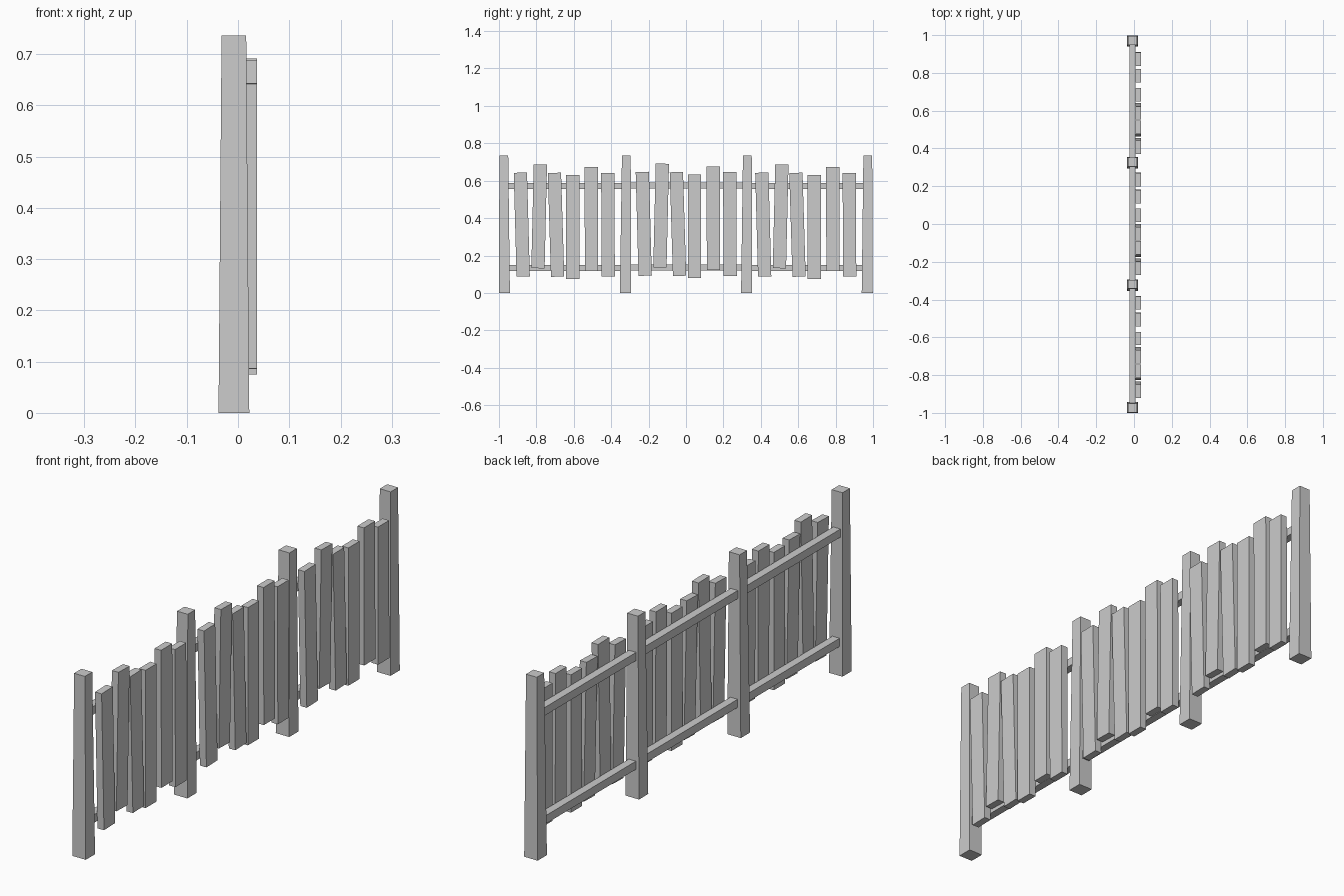
import bpy
import bmesh
from mathutils import Vector

cube = bpy.data.objects.get("Cube")
if cube:
    bpy.data.objects.remove(cube)

grey = bpy.data.materials.new("plain_grey")
grey.use_nodes = True
colour = (0.6, 0.6, 0.6, 1)
grey.diffuse_color = colour
grey.node_tree.nodes["Principled BSDF"].inputs["Base Color"].default_value = colour


def beam(name, start, end, size, end_size=None):
    """Box running from start to end; size is its (x, y) section, before leaning."""
    end_size = end_size or size
    bm = bmesh.new()
    bmesh.ops.create_cube(bm, size=1)
    lean = Vector(end) - Vector(start)
    for v in bm.verts:
        top = v.co.z > 0
        sx, sy = end_size if top else size
        base = Vector(end if top else start)
        # tilt the end caps square to the lean
        tilt = -v.co.y * sy * lean.y / lean.z
        v.co = base + Vector((v.co.x * sx, v.co.y * sy, tilt if end_size == size else 0))
    mesh = bpy.data.meshes.new(name)
    bm.to_mesh(mesh)
    bm.free()
    mesh.materials.append(grey)
    obj = bpy.data.objects.new(name, mesh)
    bpy.context.collection.objects.link(obj)
    return obj


# Tapered posts: base y, top y
POST_X = -0.008
posts = [(-0.971, -0.974), (-0.324, -0.319), (0.324, 0.328), (0.969, 0.972)]
for i, (y0, y1) in enumerate(posts):
    beam(f"post_{i + 1}", (POST_X, y0, 0), (POST_X, y1, 0.736),
         (0.06, 0.059), (0.048, 0.047))

# Planks of one panel: centre y, bottom z, sideways lean of the top
planks = [(-0.23, 0.088, -0.015), (-0.137, 0.132, 0.013), (-0.047, 0.087, -0.017),
          (0.042, 0.075, 0), (0.142, 0.118, -0.002), (0.231, 0.087, -0.002)]
panels = [(-0.648, 0), (0.004, 0.004), (0.643, 0)]

for p, (cy, lift) in enumerate(panels):
    for i, (y, z, lean) in enumerate(planks):
        y, z = y + cy, z + lift
        beam(f"plank_{p + 1}_{i + 1}", (0.0225, y - lean / 2, z),
             (0.0225, y + lean / 2, z + 0.555), (0.029, 0.071))
    # Two rails between neighbouring posts
    y0, y1 = posts[p][0], posts[p + 1][0]
    for label, z in (("lower", 0.134), ("upper", 0.572)):
        rail = beam(f"{label}_rail_{p + 1}", (0, 0, -0.5), (0, 0, 0.5), (0.032, 0.033))
        for v in rail.data.vertices:
            x, h, t = v.co
            v.co = (x - 0.008, (y0 + y1) / 2 + t * (y1 - y0), z - h + lift / 2)
